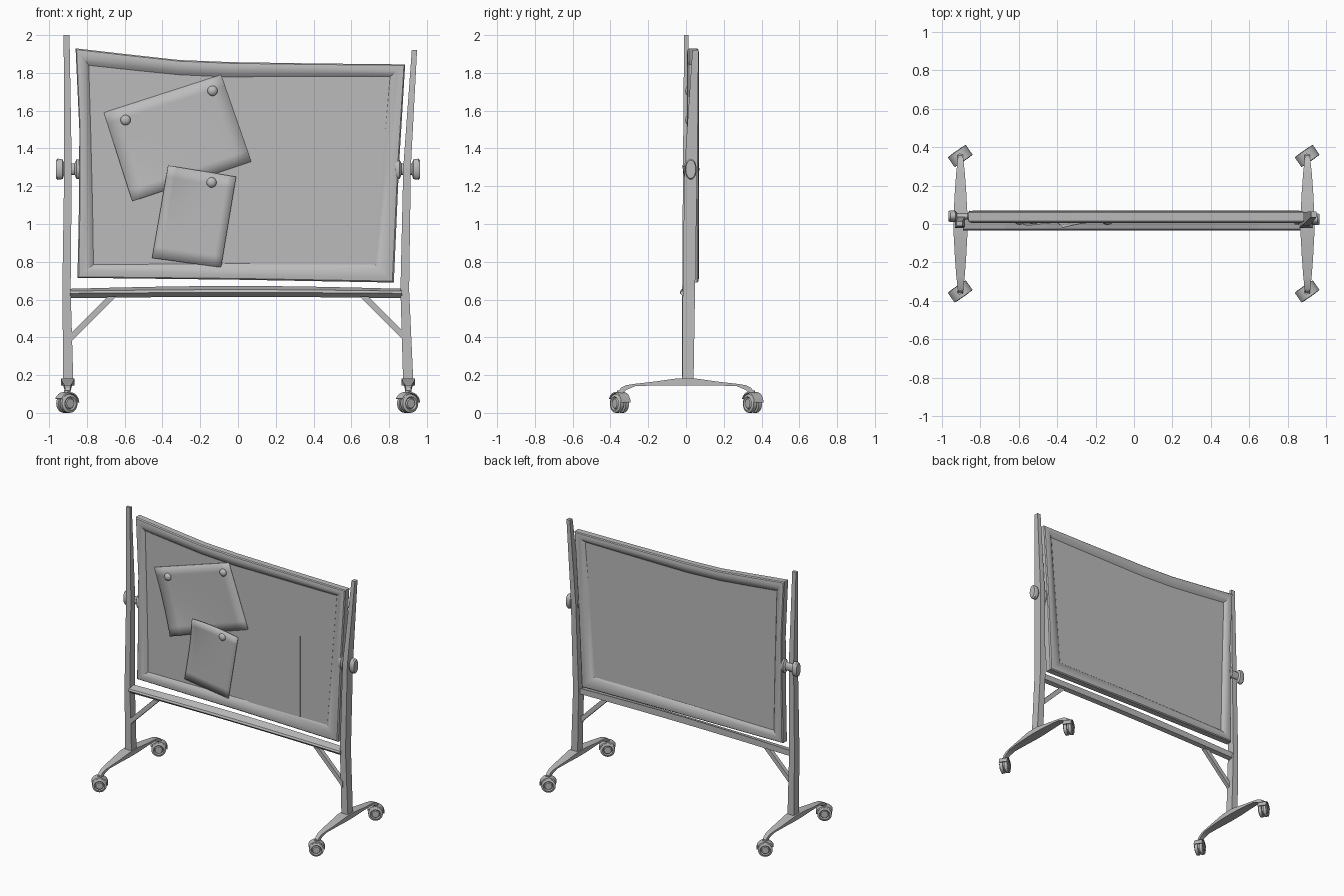
import bpy, bmesh, math
from mathutils import Vector

cube = bpy.data.objects.get("Cube")
if cube:
    bpy.data.objects.remove(cube, do_unlink=True)

GREY = (0.5, 0.5, 0.5, 1)
grey = bpy.data.materials.new("plain_grey")
grey.use_nodes = True
grey.diffuse_color = GREY
grey.node_tree.nodes["Principled BSDF"].inputs["Base Color"].default_value = GREY


def finish(name, bm, smooth=None):
    bmesh.ops.recalc_face_normals(bm, faces=bm.faces)
    mesh = bpy.data.meshes.new(name)
    bm.to_mesh(mesh)
    bm.free()
    mesh.materials.append(grey)
    ob = bpy.data.objects.new(name, mesh)
    bpy.context.collection.objects.link(ob)
    if smooth:
        bpy.ops.object.select_all(action='DESELECT')
        ob.select_set(True)
        bpy.context.view_layer.objects.active = ob
        bpy.ops.object.shade_smooth_by_angle(angle=math.radians(smooth))
    return ob


def loft(name, rings, smooth=None, closed=False):
    """Skin a row of equal-length rings, capped or joined end to end."""
    bm = bmesh.new()
    rows = [[bm.verts.new(p) for p in ring] for ring in rings]
    pairs = list(zip(rows, rows[1:]))
    if closed:
        pairs.append((rows[-1], rows[0]))
    else:
        bm.faces.new(rows[0])
        bm.faces.new(rows[-1])
    n = len(rows[0])
    for a, b in pairs:
        for i in range(n):
            j = (i + 1) % n
            bm.faces.new((a[i], a[j], b[j], b[i]))
    return finish(name, bm, smooth)


def revolve(name, centre, axis, profile, up_scale=1.0, side_scale=1.0):
    """Turn (offset, radius) pairs about a horizontal axis."""
    axis = Vector(axis).normalized()
    up = Vector((0, 0, 1))
    side = up.cross(axis)
    angles = [math.tau * i / 20 for i in range(20)]
    rings = [[Vector(centre) + axis * o + side * (r * side_scale * math.cos(a))
              + up * (r * up_scale * math.sin(a)) for a in angles] for o, r in profile]
    return loft(name, rings, 35)


# Board outline: outer and inner edge points of the bent frame
outer = [(-.86, 1.93), (-.6, 1.9), (-.31, 1.868), (-.04, 1.857), (.4, 1.85), (.885, 1.845),
         (.852, 1.3), (.825, .69), (0, .705), (-.85, .715), (-.842, 1.1), (-.84, 1.5)]
inner = [(-.79, 1.84), (-.56, 1.815), (-.31, 1.79), (-.045, 1.778), (.38, 1.778), (.805, 1.78),
         (.765, 1.3), (.725, .785), (0, .79), (-.765, .785), (-.77, 1.1), (-.78, 1.5)]

# Rounded frame: profile of (blend towards inner edge, half depth)
half = [(0, .022), (.08, .029), (.3, .032), (.55, .03), (.8, .022), (1, .01)]
profile = [(t, .037 - d) for t, d in half] + [(t, .037 + d) for t, d in reversed(half)]
loft("board_frame", [[(a[0] + (b[0] - a[0]) * t, y, a[1] + (b[1] - a[1]) * t)
                      for t, y in profile] for a, b in zip(outer, inner)], 28, closed=True)
loft("board_panel", [[(x, y, z) for x, z in inner] for y in (.026, .048)])

# Pinned notes
notch = [(.08, 1.78), (.71, 1.78), (.71, 1.395), (.5, 1.395), (.5, .785), (.08, .785)]
loft("notched_sheet", [[(x, y, z) for x, z in notch] for y in (.023, .027)])


def sheet(name, c00, c10, c11, c01, y, lift, n=8):
    """Thin paper whose third corner curls forward."""
    bm = bmesh.new()
    a, b, c, d = (Vector(p) for p in (c00, c10, c11, c01))
    grid = []
    for i in range(n + 1):
        row = []
        for j in range(n + 1):
            u, v = i / n, j / n
            p = a.lerp(b, u).lerp(d.lerp(c, u), v)
            row.append(bm.verts.new((p.x, y - lift * (u * v) ** 3, p.y)))
        grid.append(row)
    for i in range(n):
        for j in range(n):
            bm.faces.new((grid[i][j], grid[i + 1][j], grid[i + 1][j + 1], grid[i][j + 1]))
    ob = finish(name, bm, 30)
    mod = ob.modifiers.new("thickness", 'SOLIDIFY')
    mod.thickness = .003
    mod.offset = 0


sheet("large_note", (-.09, 1.79), (-.71, 1.59), (-.56, 1.12), (.07, 1.33), .021, .03)
sheet("small_note", (-.09, .77), (-.455, .82), (-.37, 1.31), (-.01, 1.25), .016, .035)

for i, (x, z) in enumerate([(-.595, 1.55), (-.135, 1.705), (-.14, 1.22)]):
    bm = bmesh.new()
    bmesh.ops.create_uvsphere(bm, u_segments=16, v_segments=10, radius=.027)
    bmesh.ops.scale(bm, vec=(1, .75, 1), verts=bm.verts)
    bmesh.ops.translate(bm, vec=(x, .016, z), verts=bm.verts)
    finish(f"pin_{i + 1}", bm, 40)

# Tapered uprights: (height, x from, x to, y from, y to)
posts = {
    "right_post": [(.17, -.925, -.872, -.02, .04), (.65, -.93, -.886, -.02, .04),
                   (1.3, -.92, -.88, -.016, .036), (2.0, -.923, -.892, -.01, .012)],
    "left_post": [(.17, .874, .928, -.02, .04), (.65, .86, .906, -.017, .048),
                  (1.3, .875, .915, -.008, .06), (1.92, .92, .948, .034, .066)]}
for name, stations in posts.items():
    loft(name, [[(a, c, z), (b, c, z), (b, d, z), (a, d, z)] for z, a, b, c, d in stations])

# Bowed tray rail with an undercut front
rail = []
for i in range(9):
    t = i / 8
    bow = .015 * math.sin(math.pi * t)
    x = -.89 + 1.757 * t
    rail.append([(x, -.033, .633 + bow * .3), (x, -.026, .645 + bow * .5),
                 (x, .028, .657 + bow), (x, .028, .615 + bow * .5), (x, -.005, .607 + bow * .5)])
loft("tray_rail", rail)

# Diagonal braces under the rail
for side, name in ((-1, "right_brace"), (1, "left_brace")):
    loft(name, [[(side * x, y, z) for x, z in ((.885, .375), (.885, .42), (.69, .615), (.645, .615))]
                for y in (-.022, .008)])

# Pivot knobs joining board and posts
for side, name, y in ((-1, "right_knob", .04), (1, "left_knob", .025)):
    revolve(name, (side * .9, y, 1.29), (side, 0, 0),
            [(-.065, .05), (-.045, .053), (-.035, .03), (.02, .03), (.028, .052), (.055, .056), (.064, .048)],
            side_scale=.55)

# Feet: (y, half width, underside, top), mirrored front to back
arm = [(.362, .012, .088, .108), (.345, .014, .096, .132), (.315, .017, .122, .147),
       (.27, .022, .141, .154), (.18, .029, .145, .164), (.05, .036, .146, .182)]
arm = arm + [(-y, w, a, b) for y, w, a, b in reversed(arm)]
WHEEL = [(-.032, .024), (-.026, .029), (-.033, .036), (-.027, .05), (-.006, .05), (-.004, .036)]
WHEEL = WHEEL + [(-o, r) for o, r in reversed(WHEEL)]
axis = Vector((.57, -.82, 0)).normalized()
roll = Vector((-axis.y, axis.x, 0))

for side, label in ((-1, "right"), (1, "left")):
    cx = side * .902
    loft(f"{label}_foot", [[(cx - w, y, a), (cx + w, y, a), (cx + w, y, b), (cx - w, y, b)]
                           for y, w, a, b in arm], 25)
    for end, place in ((-1, "front"), (1, "back")):
        centre = Vector((cx - .004, end * .352, .05))
        revolve(f"{label}_{place}_wheel", centre, axis, WHEEL)
        # Curved hood over the twin wheel
        hood = []
        for k in range(11):
            a = math.radians(5 + 15 * k)
            ray = roll * math.cos(a) + Vector((0, 0, math.sin(a)))
            hood.append([centre + ray * r + axis * o
                         for r, o in ((.053, -.032), (.06, -.03), (.06, .03), (.053, .032))])
        loft(f"{label}_{place}_hood", hood, 35)
        # Swivel stem
        rings = [[(centre.x + .014 * math.cos(math.tau * i / 12),
                   centre.y + .014 * math.sin(math.tau * i / 12), z) for i in range(12)]
                 for z in (.07, .118)]
        loft(f"{label}_{place}_stem", rings, 35)
